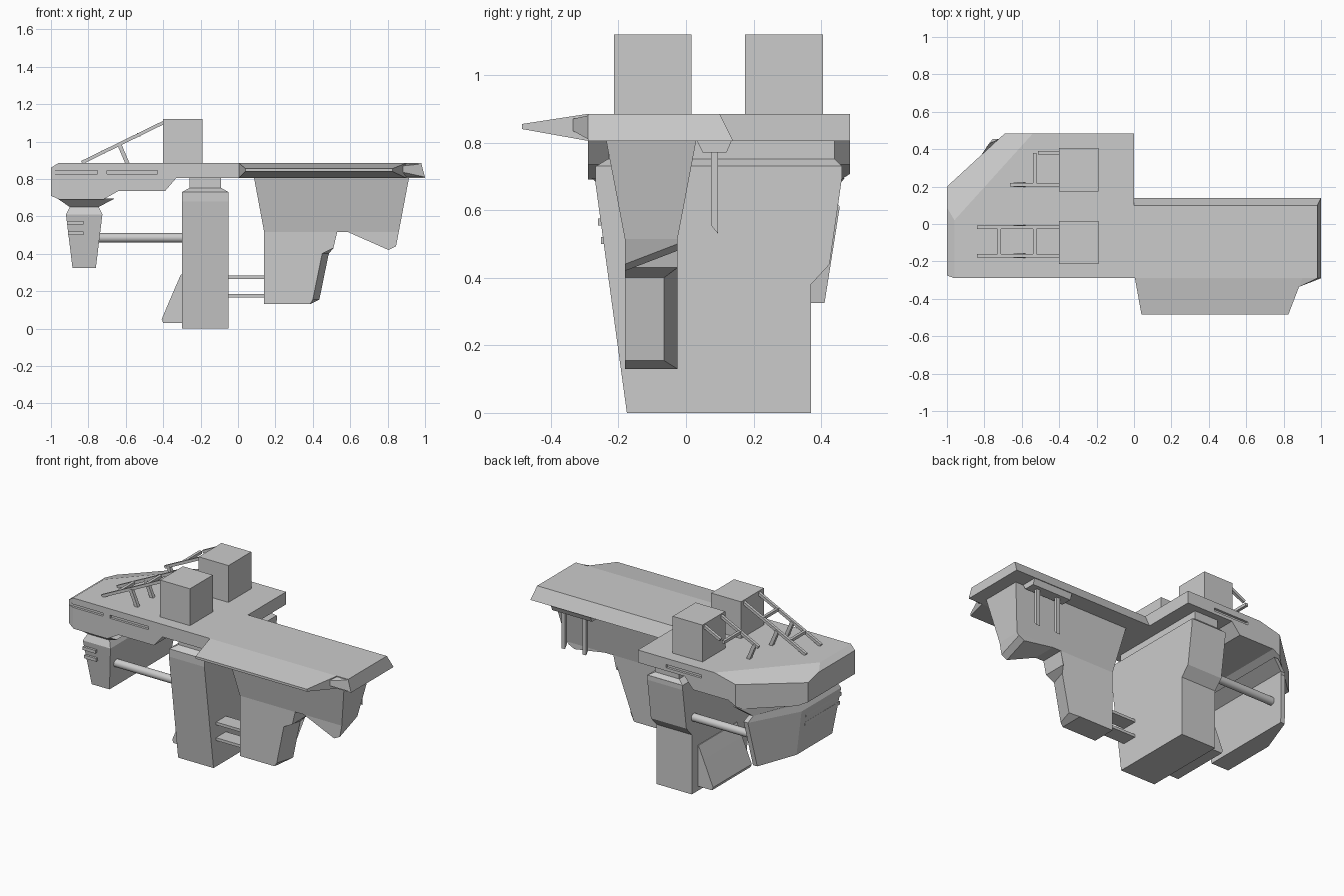
import bpy, bmesh
from mathutils import Vector

if "Cube" in bpy.data.objects:
    bpy.data.objects.remove(bpy.data.objects["Cube"])


def loft(name, loops):
    """Closed solid through a list of equal-length loops."""
    bm = bmesh.new()
    rings = [[bm.verts.new(p) for p in lp] for lp in loops]
    n = len(rings[0])
    for a, b in zip(rings, rings[1:]):
        for i in range(n):
            j = (i + 1) % n
            bm.faces.new((a[i], a[j], b[j], b[i]))
    bm.faces.new(rings[0][::-1])
    bm.faces.new(rings[-1])
    return finish(name, bm)


def finish(name, bm):
    bmesh.ops.recalc_face_normals(bm, faces=bm.faces[:])
    me = bpy.data.meshes.new(name)
    bm.to_mesh(me)
    bm.free()
    ob = bpy.data.objects.new(name, me)
    bpy.context.collection.objects.link(ob)
    return ob


def prism(name, pts, axis, lo, hi):
    """Extrude a 2D profile along one axis."""
    place = {'x': lambda p, d: (d, p[0], p[1]),
             'y': lambda p, d: (p[0], d, p[1]),
             'z': lambda p, d: (p[0], p[1], d)}[axis]
    return loft(name, [[place(p, d) for p in pts] for d in (lo, hi)])


def box(name, x0, x1, y0, y1, z0, z1):
    return prism(name, [(x0, y0), (x1, y0), (x1, y1), (x0, y1)], 'z', z0, z1)


def cut(ob, a, b, c, away, clear=True):
    """Slice by the plane through a, b, c, removing the side holding away."""
    a, b, c = Vector(a), Vector(b), Vector(c)
    n = (b - a).cross(c - a).normalized()
    if n.dot(Vector(away) - a) < 0:
        n = -n
    bm = bmesh.new()
    bm.from_mesh(ob.data)
    bmesh.ops.bisect_plane(bm, geom=bm.verts[:] + bm.edges[:] + bm.faces[:],
                           plane_co=a, plane_no=n, clear_outer=clear)
    if clear:
        bmesh.ops.holes_fill(bm, edges=[e for e in bm.edges if e.is_boundary])
    bmesh.ops.recalc_face_normals(bm, faces=bm.faces[:])
    bm.to_mesh(ob.data)
    bm.free()


def beam(name, p, q, w=0.018):
    """Square bar between two points."""
    p, q = Vector(p), Vector(q)
    d = (q - p).normalized()
    u = d.cross(Vector((0, 0, 1)))
    u = u.normalized() if u.length > 0.01 else Vector((1, 0, 0))
    v = d.cross(u)
    h = w / 2
    cs = [u * h + v * h, u * -h + v * h, u * -h - v * h, u * h - v * h]
    return loft(name, [[e + c for c in cs] for e in (p, q)])


# Main deck with stepped underside, bevelled rear-left corner
deck = prism("main_deck", [(-.96, .885), (-1, .86), (-1, .71), (-.955, .69), (-.72, .69),
                           (-.64, .735), (-.39, .735), (-.33, .805), (0, .805), (0, .885)],
             'y', -.29, .485)
cut(deck, (-1, .2, 0), (-.69, .485, 0), (-1, .2, 1), (-1, .485, .8))
cut(deck, (-.87, .12, .885), (-.54, .485, .885), (-1, .2, .835), (-1, .485, 1.2))
cut(deck, (-1, -.275, 0), (-.96, -.29, 0), (-1, -.275, 1), (-1, -.29, .8))

# Side slots in the deck
slots = [(-1.02, -.75, -.31, -.275), (-.70, -.43, -.31, -.275), (-.45, -.2, .47, .51)]
for i, (x0, x1, y0, y1) in enumerate(slots):
    s = box(f"slot_cutter_{i}", x0, x1, y0, y1, .825, .845)
    s.hide_render = True
    s.hide_viewport = True
    m = deck.modifiers.new("slot", 'BOOLEAN')
    m.object, m.operation, m.solver = s, 'DIFFERENCE', 'EXACT'

# Long wing plate, tapered front flap and corner tip
wing = prism("wing_plate", [(-.29, .885), (.10, .885), (.14, .805), (-.29, .805)], 'x', 0, 1)
cut(wing, (.98, 0, .885), (1, 0, .805), (.98, 1, .885), (2, 0, .85))
flap = prism("wing_flap", [(-.29, .805), (-.29, .885), (-.485, .855), (-.485, .84)], 'x', .005, .95)
cut(flap, (.005, -.29, 0), (.04, -.485, 0), (.005, -.29, 1), (0, -.485, 0))
cut(flap, (.90, -.29, 0), (.825, -.485, 0), (.90, -.29, 1), (1, -.485, 0))
loft("wing_tip", [[(.85, -.29, .81), (1, -.29, .81), (.885, -.335, .835), (.85, -.335, .835)],
                  [(.85, -.29, .88), (.98, -.29, .88), (.885, -.335, .87), (.85, -.335, .875)]])

# Central pillar, its bevelled cap and neck
prism("pillar", [(-.175, 0), (.37, 0), (.37, .38), (.425, .44), (.462, .70), (.462, .73),
                 (-.268, .73), (-.268, .68)], 'x', -.30, -.05)


def rect(x0, x1, y0, y1, z):
    return [(x0, y0, z), (x1, y0, z), (x1, y1, z), (x0, y1, z)]


loft("pillar_neck", [rect(-.30, -.05, -.268, .462, .729), rect(-.26, -.09, -.23, .44, .752),
                     rect(-.26, -.09, -.23, .44, .81)])

# Right-hand support: shared tapering upper body, lower leg and outer lump
leg = prism("right_support", [(.085, .81), (.14, .515), (.14, .13), (.385, .13), (.435, .155),
                              (.485, .40), (.51, .43), (.53, .515), (.59, .515), (.805, .42),
                              (.845, .44), (.915, .81)], 'y', -1, 1)
cut(leg, (0, 0, .515), (1, 0, .515), (0, 1, .515), (0, 0, 0), clear=False)
for v in leg.data.vertices:
    back = v.co.y > 0
    half = .078 + .055 * max(0, (v.co.z - .515) / .29)
    v.co.y = -.103 + (half if back else -half)
    if v.co.x > .7 and v.co.z < .5 and back:
        v.co.z += .06
    if .42 < v.co.x < .5 and v.co.z < .45:
        v.co.x -= 0 if back else .035
        v.co.y -= .04 if back else 0

# Left leg: flared collar, shoulders and narrowing foot with cut rear corner


def plan(x0, x1, y0, y1, z):
    return [(x0, y0, z), (x1, y0, z), (x1, y1, z), (x1 - .03, y1, z), (x0, .15, z)]


loft("left_leg", [plan(-.965, -.66, -.28, .47, .695), plan(-.90, -.745, -.23, .43, .65),
                  plan(-.92, -.725, -.25, .455, .61), plan(-.885, -.76, -.21, .41, .325)])
for i, z in enumerate((.565, .51)):
    box(f"leg_fin_{i}", -.915 + i * .005, -.825, -.26 + i * .008, .1, z - .01, z + .01)

# Round struts between the left leg and pillar
for i, y in enumerate((-.17, .35)):
    bpy.ops.mesh.primitive_cylinder_add(vertices=20, radius=.025, depth=.48,
                                        location=(-.52, y, .485), rotation=(0, 1.570796, 0))
    bpy.context.object.name = f"round_strut_{i}"
    bpy.ops.object.shade_smooth_by_angle()

# Flat links between the pillar and right support
for i, z in enumerate((.275, .175)):
    box(f"flat_link_{i}", -.06, .15, -.15, -.05, z - .009, z + .009)

# Curved guard at the pillar foot
prism("foot_guard", [(-.29, .03), (-.40, .03), (-.408, .05), (-.37, .14), (-.34, .21),
                     (-.305, .29), (-.29, .29)], 'y', -.08, .31)

# Hanging rods under the wing
prism("rod_mount", [(.03, .81), (.05, .77), (.12, .77), (.137, .81)], 'x', .58, .86)
for i, x in enumerate((.65, .80)):
    prism(f"hanging_rod_{i}", [(.074, .78), (.095, .78), (.095, .53), (.074, .555)],
          'x', x - .012, x + .012)

# Deck boxes
for i, y in enumerate((-.213, .175)):
    box(f"deck_box_{i}", -.40, -.19, y, y + .23, .88, 1.12)


# Ladders leaning on the boxes
def rail_z(x):
    return .885 + (x + .84) * .49


for i, (ya, yb, xa, xb, rungs) in enumerate([(-.17, -.017, -.835, -.835, (-.72, -.53)),
                                             (.21, .38, -.66, -.51, (-.53,))]):
    for j, (y, x) in enumerate(((ya, xa), (yb, xb))):
        beam(f"ladder_{i}_rail_{j}", (x, y, rail_z(x)), (-.39, y, rail_z(-.39)))
    for j, x in enumerate(rungs):
        beam(f"ladder_{i}_rung_{j}", (x, ya, rail_z(x)), (x, yb, rail_z(x)))
    for j, y in enumerate((ya, yb) if i == 0 else (ya,)):
        beam(f"ladder_{i}_prop_{j}", (-.59, y, .88), (-.635, y, rail_z(-.635)), .022)
